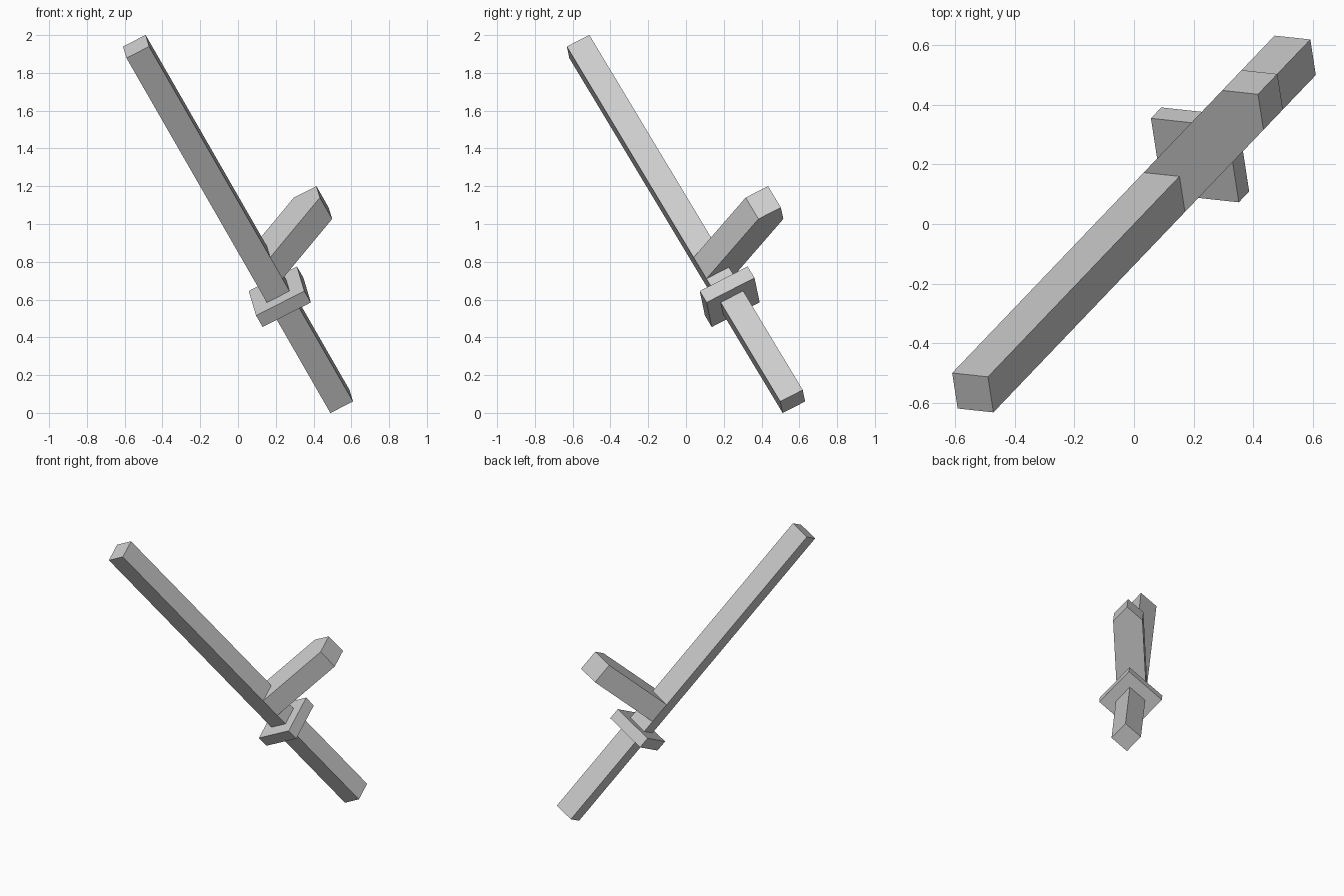
import bpy, bmesh
from mathutils import Matrix, Vector

if "Cube" in bpy.data.objects:
    bpy.data.objects.remove(bpy.data.objects["Cube"])

# Tilted frame shared by every part: side (level), up (square to the bar), axis (along the bar)
axis = Vector((-1.08, -1.13, 1.88)).normalized()
side = Vector((1.13, -1.08, 0)).normalized()
up = axis.cross(side)
FRAME = Matrix.Translation((0, 0, 1)) @ Matrix((side, up, axis)).transposed().to_4x4()


def prism(name, profile, low, high):
    """Extrude a side/up outline along the bar axis."""
    bm = bmesh.new()
    face = bm.faces.new([bm.verts.new((x, y, low)) for x, y in profile])
    top = bmesh.ops.extrude_face_region(bm, geom=[face])
    bmesh.ops.translate(bm, vec=(0, 0, high - low),
                        verts=[g for g in top["geom"] if isinstance(g, bmesh.types.BMVert)])
    bmesh.ops.transform(bm, matrix=FRAME, verts=bm.verts)
    bmesh.ops.recalc_face_normals(bm, faces=bm.faces)
    mesh = bpy.data.meshes.new(name)
    bm.to_mesh(mesh)
    bm.free()
    obj = bpy.data.objects.new(name, mesh)
    bpy.context.collection.objects.link(obj)
    return obj


def diamond(r):
    return [(r, 0), (0, r), (-r, 0), (0, -r)]


R = 0.0955  # half diagonal of the square bar

# Long shaft, running through the guard to form the grip
prism("shaft", diamond(R), -1.222, 1.222)

# Square guard plate
prism("guard", diamond(0.2035), -0.54, -0.4615)

# Side handle with a pointed end, flush with the shaft corners
prism("side_handle", [(-R, 0), (R, 0), (R, 0.495), (0, 0.59), (-R, 0.495)], -0.377, -0.23)
